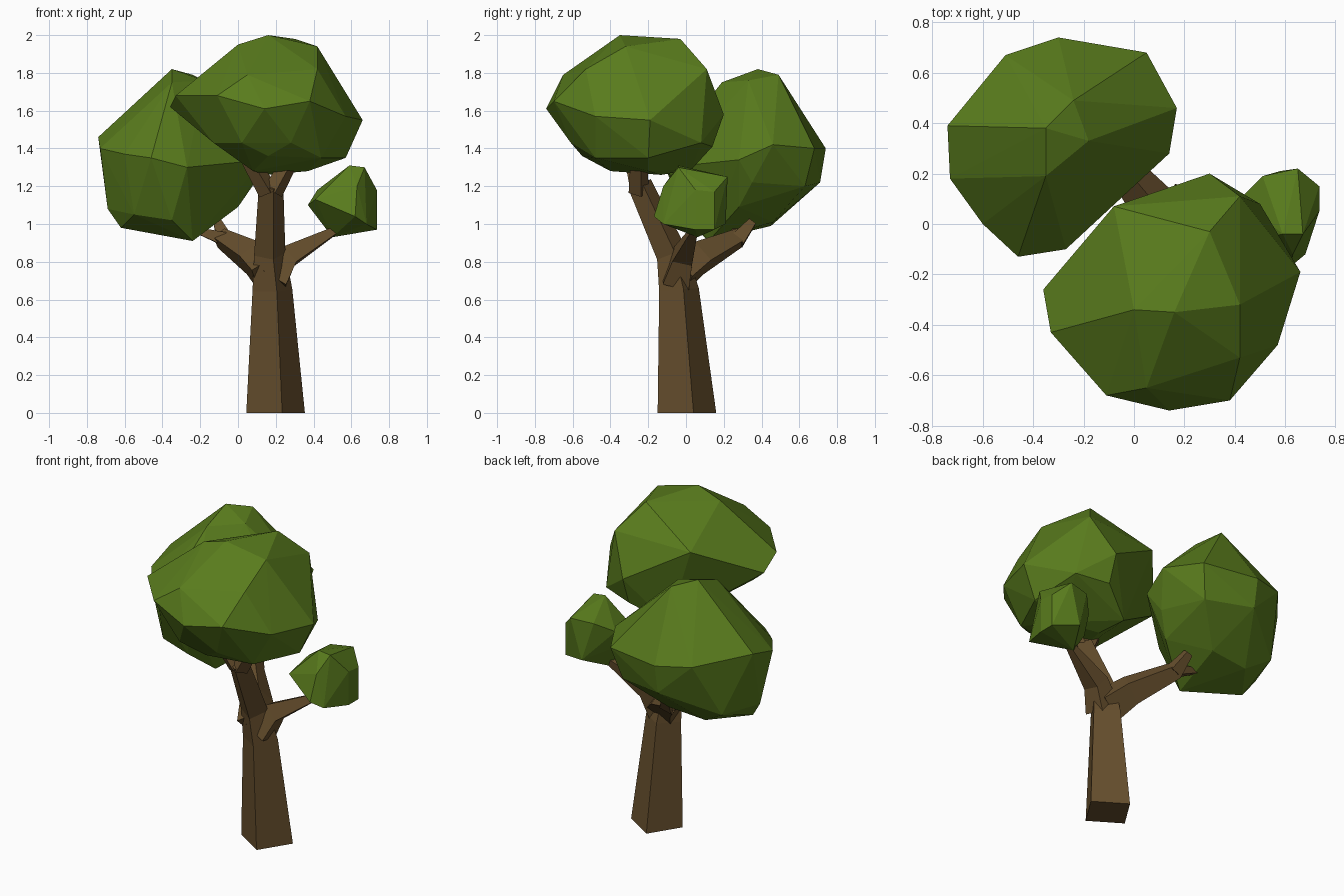
import bpy, bmesh, math
from mathutils import Vector


def material(name, rgb):
    m = bpy.data.materials.new(name)
    m.diffuse_color = (*rgb, 1)
    return m


LEAF = material("leaf green", (0.10, 0.20, 0.012))
BARK = material("bark brown", (0.133, 0.077, 0.026))


def finish(bm, name, mat):
    bmesh.ops.recalc_face_normals(bm, faces=bm.faces)
    me = bpy.data.meshes.new(name)
    bm.to_mesh(me)
    bm.free()
    me.materials.append(mat)
    bpy.context.collection.objects.link(bpy.data.objects.new(name, me))


def foliage(name, *rings):
    """Faceted leaf clump: convex hull around a few irregular rings."""
    bm = bmesh.new()
    for ring in rings:
        for p in ring:
            bm.verts.new(p)
    res = bmesh.ops.convex_hull(bm, input=bm.verts[:])
    loose = {v for v in res["geom_interior"] if isinstance(v, bmesh.types.BMVert)}
    bmesh.ops.delete(bm, geom=list(loose), context='VERTS')
    finish(bm, name, LEAF)


def limb(name, stations, angle=12.7):
    """Tapered four-sided limb through stations (x, y, z, radius)."""
    bm = bmesh.new()
    pts = [Vector(s[:3]) for s in stations]
    rings = []
    for i, p in enumerate(pts):
        d = pts[min(i + 1, len(pts) - 1)] - pts[max(i - 1, 0)]
        if p.z == 0:
            d = Vector((0, 0, 1))
        q = Vector((0, 0, 1)).rotation_difference(d)
        ring = []
        for k in range(4):
            a = math.radians(angle + 90 * k)
            v = Vector((math.cos(a), math.sin(a), 0)) * stations[i][3]
            ring.append(bm.verts.new(p + q @ v))
        rings.append(ring)
    for lo, hi in zip(rings, rings[1:]):
        for k in range(4):
            j = (k + 1) % 4
            bm.faces.new((lo[k], lo[j], hi[j], hi[k]))
    bm.faces.new(rings[0])
    bm.faces.new(rings[-1])
    finish(bm, name, BARK)


# Trunk leaning forward into its top fork
limb("trunk", [(0.199, 0.005, 0, 0.159), (0.182, -0.037, 0.65, 0.108),
               (0.168, -0.075, 0.84, 0.085), (0.175, -0.245, 1.21, 0.066)])
limb("top_fork_left", [(0.16, -0.24, 1.17, 0.055), (0.06, -0.28, 1.34, 0.045)])
limb("top_fork_right", [(0.185, -0.25, 1.17, 0.055), (0.28, -0.25, 1.34, 0.045)])

# Back left branch with two twigs
limb("back_branch", [(0.16, -0.04, 0.74, 0.115), (0.08, 0.07, 0.82, 0.095),
                     (-0.09, 0.28, 0.925, 0.055)], 45)
limb("back_twig_left", [(-0.07, 0.26, 0.92, 0.05), (-0.23, 0.27, 0.97, 0.02)], 45)
limb("back_twig_up", [(-0.07, 0.27, 0.91, 0.055), (-0.11, 0.35, 1.01, 0.03)], 45)

# Right branch
limb("right_branch", [(0.19, -0.05, 0.70, 0.10), (0.27, -0.015, 0.83, 0.075),
                      (0.54, 0.05, 0.98, 0.022)], 45)

# Large front clump: crown, shoulder, belt, underside
foliage("front_foliage",
        [(0.16, -0.35, 2.0), (0, -0.34, 1.95), (0.30, -0.03, 1.98), (0.42, -0.32, 1.94)],
        [(0.05, -0.65, 1.79), (-0.08, 0.07, 1.80), (0.42, 0.11, 1.82), (0.42, -0.53, 1.82)],
        [(0.14, -0.74, 1.61), (-0.11, -0.68, 1.68), (0.38, -0.70, 1.65),
         (-0.33, -0.43, 1.68), (-0.36, -0.26, 1.62), (0.30, 0.20, 1.58),
         (0.66, -0.19, 1.55), (0.57, -0.48, 1.57)],
        [(0.02, -0.61, 1.43), (0.28, -0.61, 1.43), (-0.13, -0.48, 1.43), (0.50, 0.08, 1.43)],
        [(0.57, -0.2, 1.35), (0.37, -0.2, 1.28), (0.15, -0.13, 1.26), (0.08, -0.40, 1.28),
         (0.16, -0.55, 1.36), (0.44, -0.48, 1.35),
         (0.1, 0.03, 1.29), (0.3, 0.14, 1.41)])

# Back left clump
foliage("back_foliage",
        [(-0.35, 0.38, 1.82), (-0.24, 0.49, 1.79), (-0.18, 0.33, 1.76), (-0.35, 0.19, 1.75)],
        [(-0.30, 0.74, 1.40), (0.05, 0.68, 1.40), (0.17, 0.46, 1.42), (0.14, 0.28, 1.34),
         (-0.27, -0.10, 1.30), (-0.46, -0.13, 1.35), (-0.60, 0, 1.37),
         (-0.73, 0.18, 1.40), (-0.74, 0.39, 1.46), (-0.51, 0.67, 1.42)],
        [(-0.69, 0.25, 1.08), (-0.30, 0.71, 1.22), (0, 0.63, 1.20), (0.09, 0.35, 1.22),
         (-0.60, 0.5, 1.08), (0, 0.28, 1.09)],
        [(-0.62, 0.22, 0.98), (-0.24, 0.12, 0.91), (-0.2, 0.46, 1.01),
         (-0.45, 0.45, 0.99), (-0.55, 0.04, 1.05), (-0.35, 0.0, 1.02)])

# Small right clump
foliage("right_foliage",
        [(0.59, -0.04, 1.31), (0.67, -0.04, 1.30), (0.65, 0.22, 1.25), (0.51, 0.19, 1.24)],
        [(0.735, 0.15, 1.17), (0.735, 0.05, 1.18), (0.63, -0.12, 1.20),
         (0.42, 0.10, 1.18), (0.37, 0.0, 1.10), (0.41, -0.08, 1.13)],
        [(0.735, 0.15, 0.97), (0.735, 0.05, 0.97), (0.68, -0.12, 1.0),
         (0.62, -0.17, 1.04), (0.50, 0.06, 0.93), (0.58, 0.21, 1.0)])
